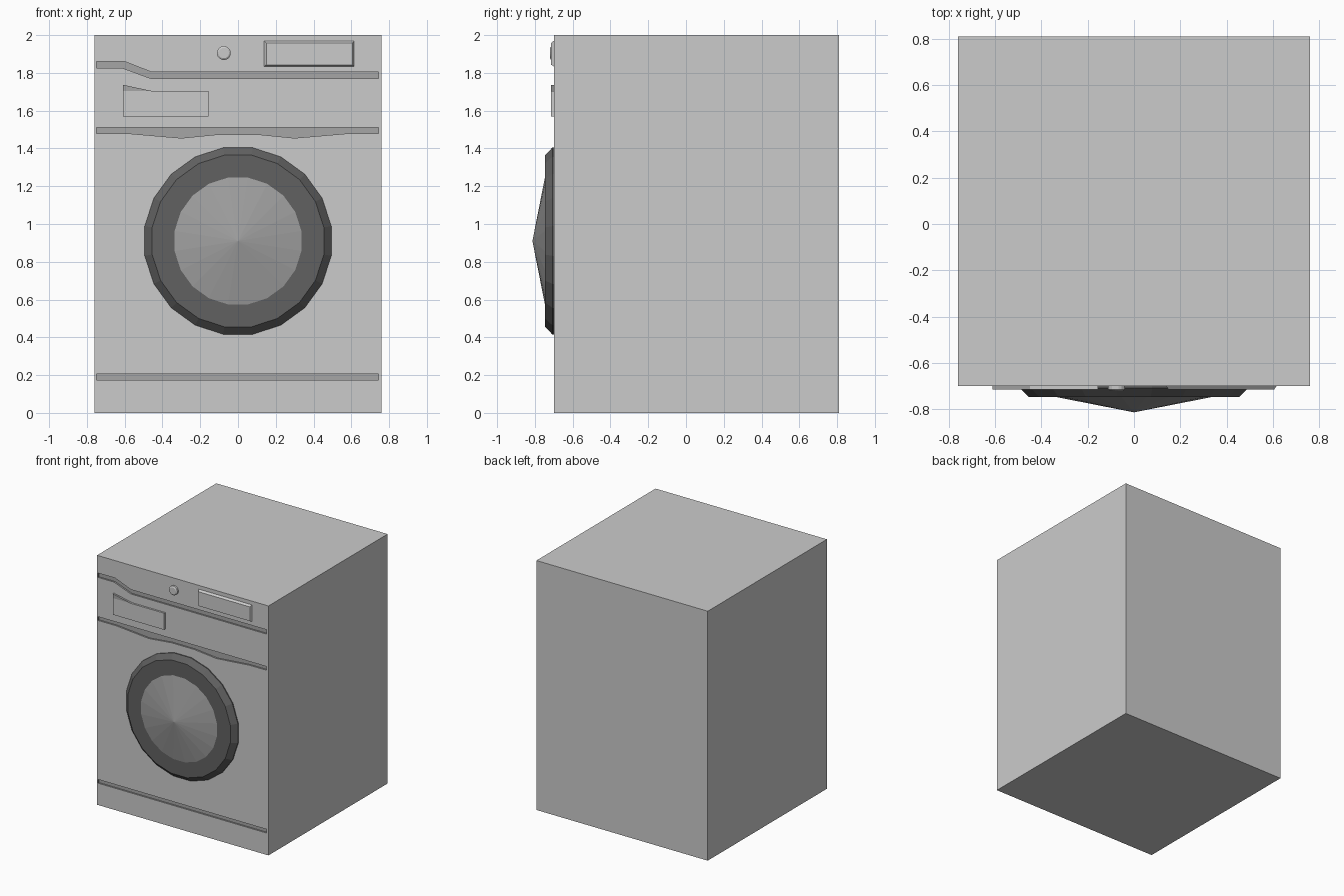
import bpy, bmesh, math

if "Cube" in bpy.data.objects:
    bpy.data.objects.remove(bpy.data.objects["Cube"])

FRONT = -0.70


def material(name, v):
    m = bpy.data.materials.new(name)
    m.diffuse_color = (v, v, v, 1)
    m.use_nodes = True
    m.node_tree.nodes["Principled BSDF"].inputs["Base Color"].default_value = m.diffuse_color
    return m


grey = material("casing_grey", 0.8)
trim = material("trim_grey", 0.38)
dark = material("door_dark", 0.12)
glass = material("door_glass", 0.35)


def finish(name, bm, mats):
    bmesh.ops.recalc_face_normals(bm, faces=bm.faces)
    me = bpy.data.meshes.new(name)
    bm.to_mesh(me)
    bm.free()
    for m in mats:
        me.materials.append(m)
    ob = bpy.data.objects.new(name, me)
    bpy.context.collection.objects.link(ob)
    return ob


def loft(name, loops, mats):
    """Skin consecutive (x, y, z) loops and cap both ends."""
    bm = bmesh.new()
    rings = [[bm.verts.new(p) for p in loop] for loop in loops]
    n = len(rings[0])
    for a, b in zip(rings, rings[1:]):
        for i in range(n):
            j = (i + 1) % n
            bm.faces.new((a[i], a[j], b[j], b[i]))
    bm.faces.new(rings[0])
    bm.faces.new(rings[-1])
    return finish(name, bm, mats)


def prism(name, pts, y0, y1, mat):
    return loft(name, [[(x, y, z) for x, z in pts] for y in (y0, y1)], [mat])


def rect(x0, x1, z0, z1):
    return [(x0, z0), (x1, z0), (x1, z1), (x0, z1)]


def disc(cx, cz, r, y, n):
    return [(cx + r * math.cos(2 * math.pi * (i + .5) / n), y,
             cz + r * math.sin(2 * math.pi * (i + .5) / n)) for i in range(n)]


# Casing with three recessed trim grooves
casing = prism("casing", rect(-0.76, 0.76, 0, 2), FRONT, 0.81, grey)
grooves = {
    "upper_groove": [(-0.75, 1.86), (-0.60, 1.86), (-0.46, 1.805), (0.745, 1.805),
                     (0.745, 1.77), (-0.46, 1.77), (-0.61, 1.825), (-0.75, 1.825)],
    "middle_groove": [(-0.75, 1.51), (0.745, 1.51), (0.745, 1.48), (0.59, 1.48),
                      (0.30, 1.455), (0.10, 1.475), (-0.10, 1.475), (-0.30, 1.455),
                      (-0.59, 1.48), (-0.75, 1.48)],
    "lower_groove": rect(-0.75, 0.745, 0.175, 0.205),
}
bpy.context.view_layer.objects.active = casing
for name, pts in grooves.items():
    cutter = prism(name, pts, FRONT - 0.03, FRONT + 0.013, trim)
    cutter.hide_render = True
    mod = casing.modifiers.new(name, 'BOOLEAN')
    mod.operation = 'DIFFERENCE'
    mod.solver = 'EXACT'
    mod.material_mode = 'TRANSFER'
    mod.object = cutter
    bpy.ops.object.modifier_apply(modifier=name)
    bpy.data.objects.remove(cutter)

# Door frame: tapered open ring of 20 sides
cz, n = 0.91, 20
bm = bmesh.new()
rings = [[bm.verts.new(p) for p in disc(0, cz, r, y, n)]
         for r, y in ((0.50, FRONT), (0.50, -0.708), (0.46, -0.747), (0.34, -0.747))]
for a, b in zip(rings, rings[1:]):
    for i in range(n):
        j = (i + 1) % n
        bm.faces.new((a[i], a[j], b[j], b[i]))
finish("door_frame", bm, [dark])

# Door glass: shallow cone
bm = bmesh.new()
rim = [bm.verts.new(p) for p in disc(0, cz, 0.34, -0.747, n)]
tip = bm.verts.new((0, -0.813, cz))
for i in range(n):
    bm.faces.new((rim[i], rim[(i + 1) % n], tip))
finish("door_glass", bm, [glass])

# Detergent drawer and its dark grip
prism("detergent_drawer", rect(-0.61, -0.155, 1.57, 1.703), FRONT, -0.715, grey)
prism("drawer_grip", [(-0.61, 1.703), (-0.45, 1.703), (-0.53, 1.72), (-0.61, 1.737)],
      FRONT, -0.715, trim)

# Display panel with sloped edges
loft("display_panel", [[(x, FRONT, z) for x, z in rect(0.138, 0.615, 1.835, 1.97)],
                       [(x, -0.715, z) for x, z in rect(0.15, 0.605, 1.843, 1.957)]], [grey])

# Control knob
loft("control_knob", [disc(-0.075, 1.905, r, y, 16)
                      for r, y in ((0.037, FRONT), (0.037, -0.714), (0.028, -0.72))], [grey])
